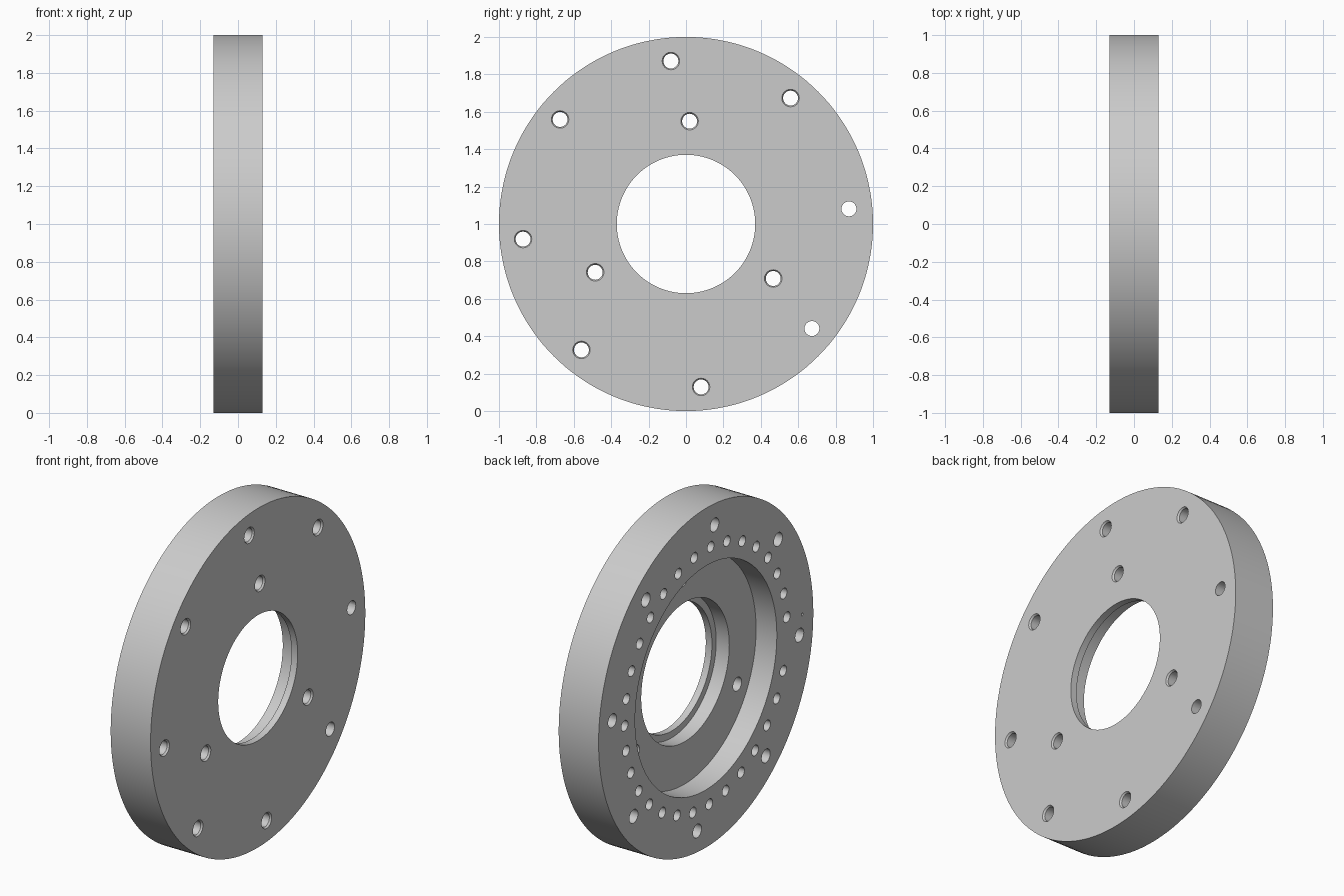
import bpy, bmesh
from math import sin, cos, pi, radians

cube = bpy.data.objects.get("Cube")
if cube:
    bpy.data.objects.remove(cube, do_unlink=True)

grey = bpy.data.materials.new("machined grey")
grey.use_nodes = True
colour = (0.6, 0.6, 0.6, 1)
grey.diffuse_color = colour
grey.node_tree.nodes["Principled BSDF"].inputs["Base Color"].default_value = colour

HALF = 0.13     # half the plate thickness


def lathe(bm, profile, segments, y=0, z=1, closed=False):
    """Revolve (x, radius) points about an axis parallel to x."""
    rings = []
    for x, r in profile:
        rings.append([bm.verts.new((x, y + r * cos(2 * pi * i / segments),
                                    z + r * sin(2 * pi * i / segments)))
                      for i in range(segments)])
    pairs = list(zip(rings, rings[1:]))
    if closed:
        pairs.append((rings[-1], rings[0]))
    else:
        bm.faces.new(rings[0])
        bm.faces.new(rings[-1])
    for a, b in pairs:
        for i in range(segments):
            j = (i + 1) % segments
            bm.faces.new((a[i], a[j], b[j], b[i]))


def make_object(name, bm):
    bmesh.ops.recalc_face_normals(bm, faces=bm.faces)
    mesh = bpy.data.meshes.new(name)
    bm.to_mesh(mesh)
    bm.free()
    mesh.materials.append(grey)
    obj = bpy.data.objects.new(name, mesh)
    bpy.context.collection.objects.link(obj)
    return obj


# Flange plate: stepped bore, wide recess on the -x side
bm = bmesh.new()
lathe(bm, [(HALF, 1), (-HALF, 1), (-HALF, 0.66), (0.005, 0.66),
           (0.005, 0.41), (0.09, 0.41), (0.09, 0.37), (HALF, 0.37)],
      144, closed=True)
plate = make_object("flange_plate", bm)

# Hole cutters
bm = bmesh.new()


def drill(radius, angle, profile, segments=24):
    a = radians(angle)
    lathe(bm, profile, segments, radius * cos(a), 1 + radius * sin(a))


plain = [(-0.2, 0.04), (0.2, 0.04)]
chamfered = [(-0.2, 0.04), (HALF - 0.01, 0.04), (HALF, 0.047), (0.2, 0.047)]

for i in range(8):      # outer bolt circle
    drill(0.875, 5.3 + 45 * i, plain if i in (0, 7) else chamfered)
for i in range(3):      # inner bolt circle
    drill(0.55, 88 + 120 * i, chamfered)
for i in range(31):     # blind holes around the recess, one position left out
    if i != 16:
        drill(0.757, 0.5 + i * 360 / 31, [(-0.2, 0.031), (0.02, 0.031)], 20)
drill(0.897, 178, [(-0.2, 0.008), (-0.08, 0.008)], 12)   # locating pin hole

cutter = make_object("hole_cutter", bm)
cutter.hide_render = True

cut = plate.modifiers.new("holes", "BOOLEAN")
cut.operation = "DIFFERENCE"
cut.solver = "EXACT"
cut.object = cutter

bpy.ops.object.select_all(action="DESELECT")
plate.select_set(True)
bpy.context.view_layer.objects.active = plate
bpy.ops.object.modifier_apply(modifier=cut.name)
bpy.data.objects.remove(cutter, do_unlink=True)
bpy.ops.object.shade_smooth_by_angle(angle=radians(30))
